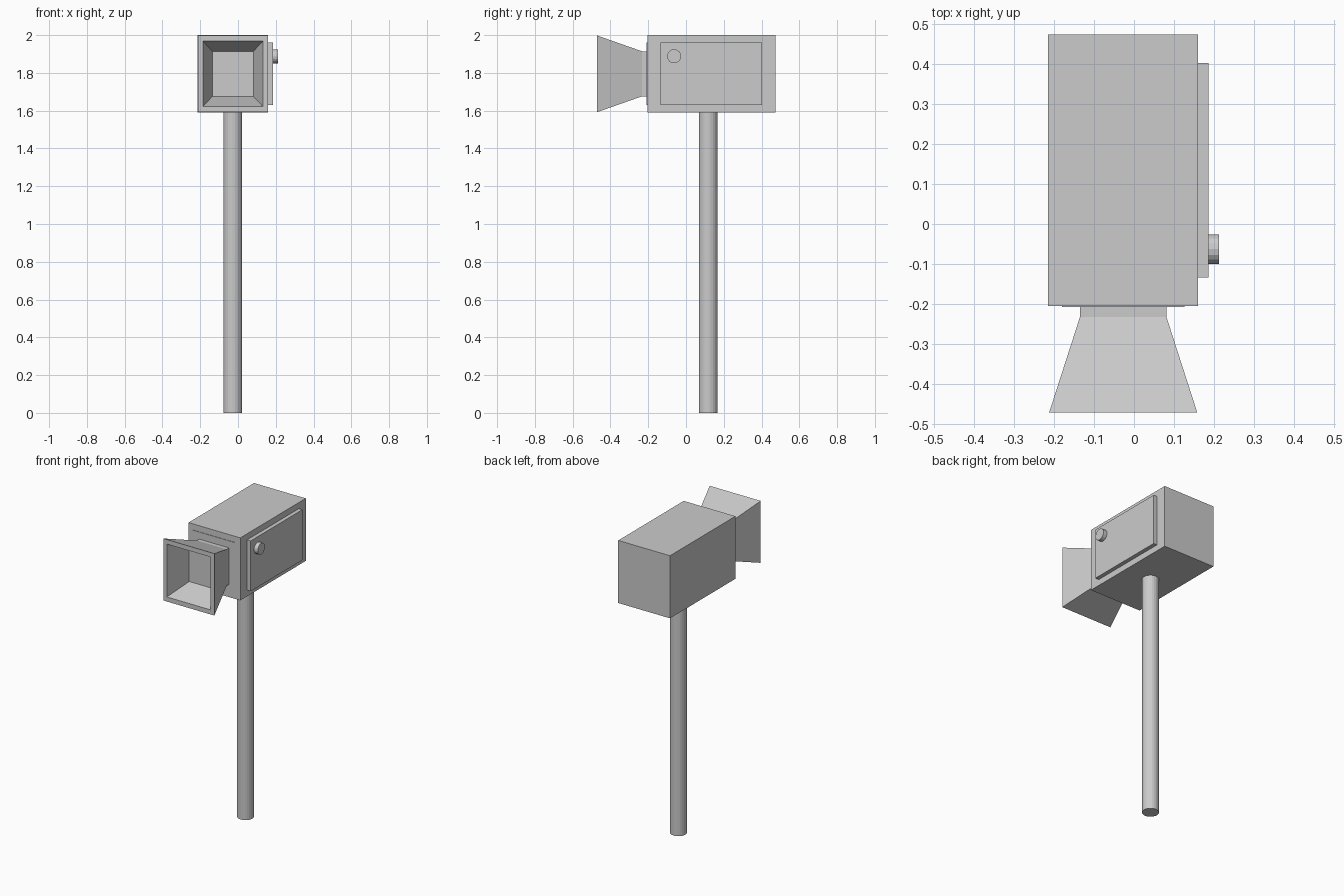
import bpy, bmesh, math
from mathutils import Matrix

if "Cube" in bpy.data.objects:
    bpy.data.objects.remove(bpy.data.objects["Cube"])


def finish(name, bm):
    bmesh.ops.recalc_face_normals(bm, faces=bm.faces[:])
    me = bpy.data.meshes.new(name)
    bm.to_mesh(me)
    bm.free()
    ob = bpy.data.objects.new(name, me)
    bpy.context.collection.objects.link(ob)
    return ob


def box(name, x, y, z):
    bm = bmesh.new()
    bmesh.ops.create_cube(bm, size=1)
    for v in bm.verts:
        for i, (lo, hi) in enumerate((x, y, z)):
            v.co[i] = hi if v.co[i] > 0 else lo
    return finish(name, bm)


def cylinder(name, centre, radius, depth, sides, axis='Z'):
    bm = bmesh.new()
    m = Matrix.Translation(centre)
    if axis == 'X':
        m = m @ Matrix.Rotation(math.pi / 2, 4, 'Y')
    bmesh.ops.create_cone(bm, cap_ends=True, segments=sides, radius1=radius,
                          radius2=radius, depth=depth, matrix=m)
    return finish(name, bm)


# Main housing, side door and knob
box("housing", (-0.215, 0.16), (-0.205, 0.473), (1.59, 2.0))
box("side_door", (0.155, 0.186), (-0.134, 0.402), (1.63, 1.96))
cylinder("door_knob", (0.197, -0.063, 1.888), 0.037, 0.032, 16, 'X')

# Support pole
cylinder("pole", (-0.028, 0.118, 0.797), 0.05, 1.594, 24)

# Thin mounting plate behind the hood
box("mount_plate", (-0.18, 0.126), (-0.208, -0.2), (1.63, 1.96))

# Flared hood: square rings (y, half width, half height) from the neck
# out to the rim, then back into the recess
rings = [(-0.2, 0.108, 0.119), (-0.232, 0.108, 0.119), (-0.471, 0.185, 0.203),
         (-0.471, 0.159, 0.173), (-0.312, 0.108, 0.119)]
cx, cz = -0.027, 1.795
bm = bmesh.new()
loops = [[bm.verts.new((cx + sx * w, y, cz + sz * h))
          for sx, sz in ((-1, -1), (1, -1), (1, 1), (-1, 1))]
         for y, w, h in rings]
for a, b in zip(loops, loops[1:]):
    for i in range(4):
        j = (i + 1) % 4
        bm.faces.new((a[i], a[j], b[j], b[i]))
bm.faces.new(loops[0])
bm.faces.new(loops[-1])
finish("flared_hood", bm)
